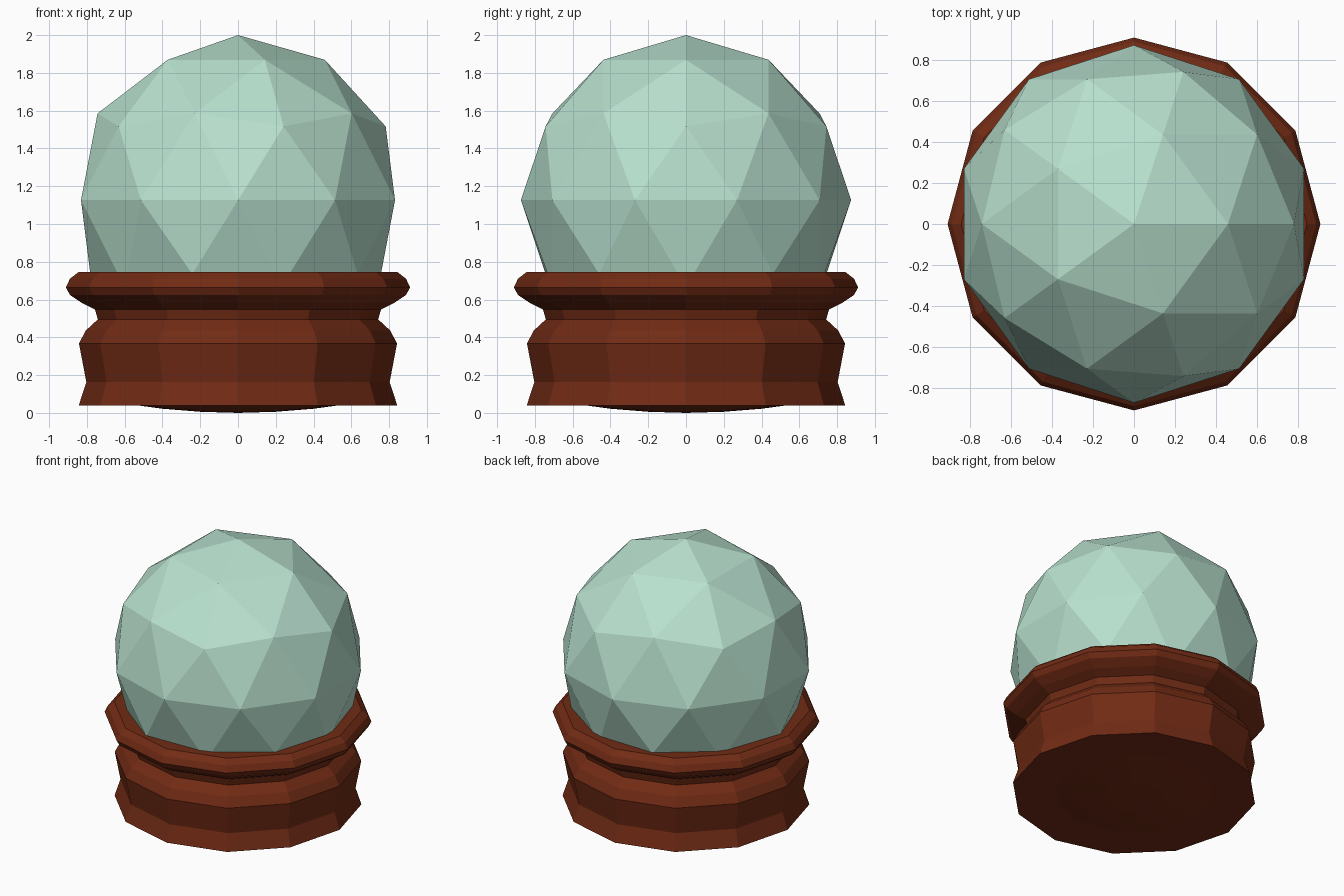
import bpy, bmesh, math

if "Cube" in bpy.data.objects:
    bpy.data.objects.remove(bpy.data.objects["Cube"])

def material(name, rgb):
    m = bpy.data.materials.new(name)
    m.diffuse_color = (*rgb, 1)
    m.use_nodes = True
    m.node_tree.nodes["Principled BSDF"].inputs["Base Color"].default_value = m.diffuse_color
    return m

glass = material("pale_green_glass", (0.48, 0.75, 0.62))
wood = material("red_brown_wood", (0.165, 0.024, 0.007))

def lathe(name, profile, sides, mat):
    """Revolve (radius, z) points from bottom to top; radius 0 makes a pole."""
    bm = bmesh.new()
    rings = []
    for r, z in profile:
        if r == 0:
            rings.append([bm.verts.new((0, 0, z))] * sides)
        else:
            rings.append([bm.verts.new((r * math.cos(math.tau * i / sides),
                                        r * math.sin(math.tau * i / sides), z))
                          for i in range(sides)])
    for lo, hi in zip(rings, rings[1:]):
        for i in range(sides):
            j = (i + 1) % sides
            quad = list(dict.fromkeys((lo[i], lo[j], hi[j], hi[i])))
            bm.faces.new(quad)
    bmesh.ops.recalc_face_normals(bm, faces=bm.faces)
    me = bpy.data.meshes.new(name)
    bm.to_mesh(me)
    bm.free()
    me.materials.append(mat)
    ob = bpy.data.objects.new(name, me)
    bpy.context.collection.objects.link(ob)
    return ob

# Twelve-sided turned base with a rounded rim
lathe("base", [(0, 0.04), (0.843, 0.04), (0.803, 0.163), (0.842, 0.368),
               (0.805, 0.437), (0.742, 0.495), (0.757, 0.547), (0.825, 0.581),
               (0.890, 0.625), (0.911, 0.664), (0.890, 0.710), (0.845, 0.745),
               (0, 0.745)], 12, wood)

# Slightly bulging underside
lathe("underside", [(0, 0), (0.2, 0.006), (0.4, 0.022), (0.54, 0.041), (0, 0.041)],
      24, wood)

# Faceted globe
bpy.ops.mesh.primitive_ico_sphere_add(subdivisions=2, radius=0.874,
                                      location=(0, 0, 1.126))
globe = bpy.context.object
globe.name = "globe"
globe.data.materials.append(glass)
